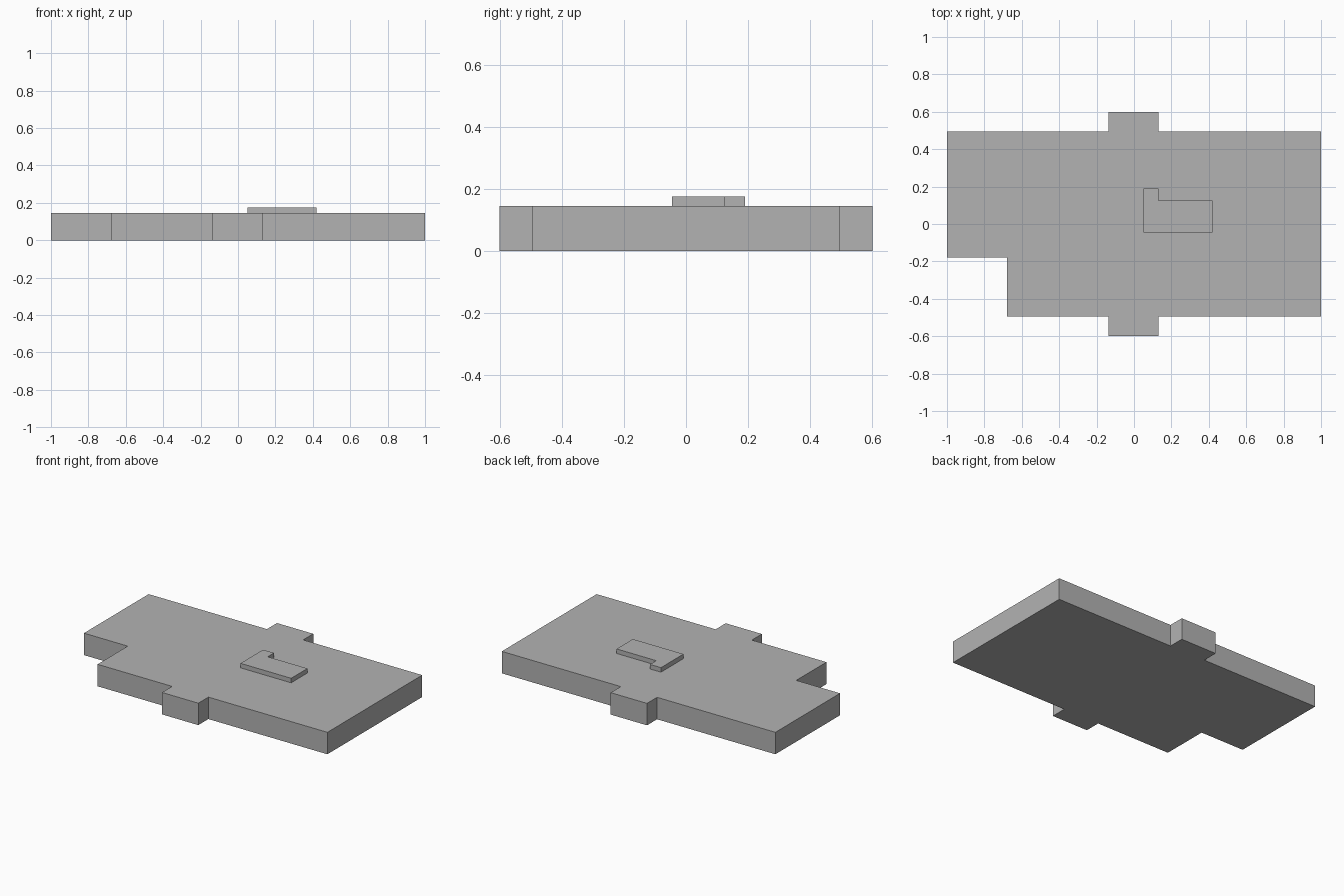
import bpy
import bmesh

# Remove the default object
cube = bpy.data.objects.get("Cube")
if cube:
    bpy.data.objects.remove(cube, do_unlink=True)

# Single plain material
grey = bpy.data.materials.new("plain grey")
grey.use_nodes = True
colour = (0.45, 0.45, 0.45, 1)
grey.diffuse_color = colour
grey.node_tree.nodes["Principled BSDF"].inputs["Base Color"].default_value = colour


def extruded_plate(name, outline, bottom, top):
    """Flat plate made by raising a counter-clockwise outline."""
    bm = bmesh.new()
    base = bm.faces.new([bm.verts.new((x, y, bottom)) for x, y in outline])
    raised = bmesh.ops.extrude_face_region(bm, geom=[base], use_keep_orig=True)
    verts = [v for v in raised["geom"] if isinstance(v, bmesh.types.BMVert)]
    bmesh.ops.translate(bm, verts=verts, vec=(0, 0, top - bottom))
    bmesh.ops.recalc_face_normals(bm, faces=bm.faces)
    mesh = bpy.data.meshes.new(name)
    bm.to_mesh(mesh)
    bm.free()
    mesh.materials.append(grey)
    obj = bpy.data.objects.new(name, mesh)
    bpy.context.collection.objects.link(obj)
    return obj


slab_top = 0.145
half_depth, tab_depth = 0.495, 0.6
tab_left, tab_right = -0.135, 0.13
notch_x, notch_y = -0.68, -0.18

# Main slab with front and back tabs and a notched corner
extruded_plate("slab", [
    (notch_x, -half_depth), (tab_left, -half_depth),
    (tab_left, -tab_depth), (tab_right, -tab_depth),
    (tab_right, -half_depth), (1, -half_depth),
    (1, half_depth), (tab_right, half_depth),
    (tab_right, tab_depth), (tab_left, tab_depth),
    (tab_left, half_depth), (-1, half_depth),
    (-1, notch_y), (notch_x, notch_y),
], 0, slab_top)

# Raised L-shaped block on the slab
extruded_plate("raised_block", [
    (0.05, -0.045), (0.42, -0.045), (0.42, 0.125),
    (0.13, 0.125), (0.13, 0.19), (0.05, 0.19),
], slab_top, 0.175)
